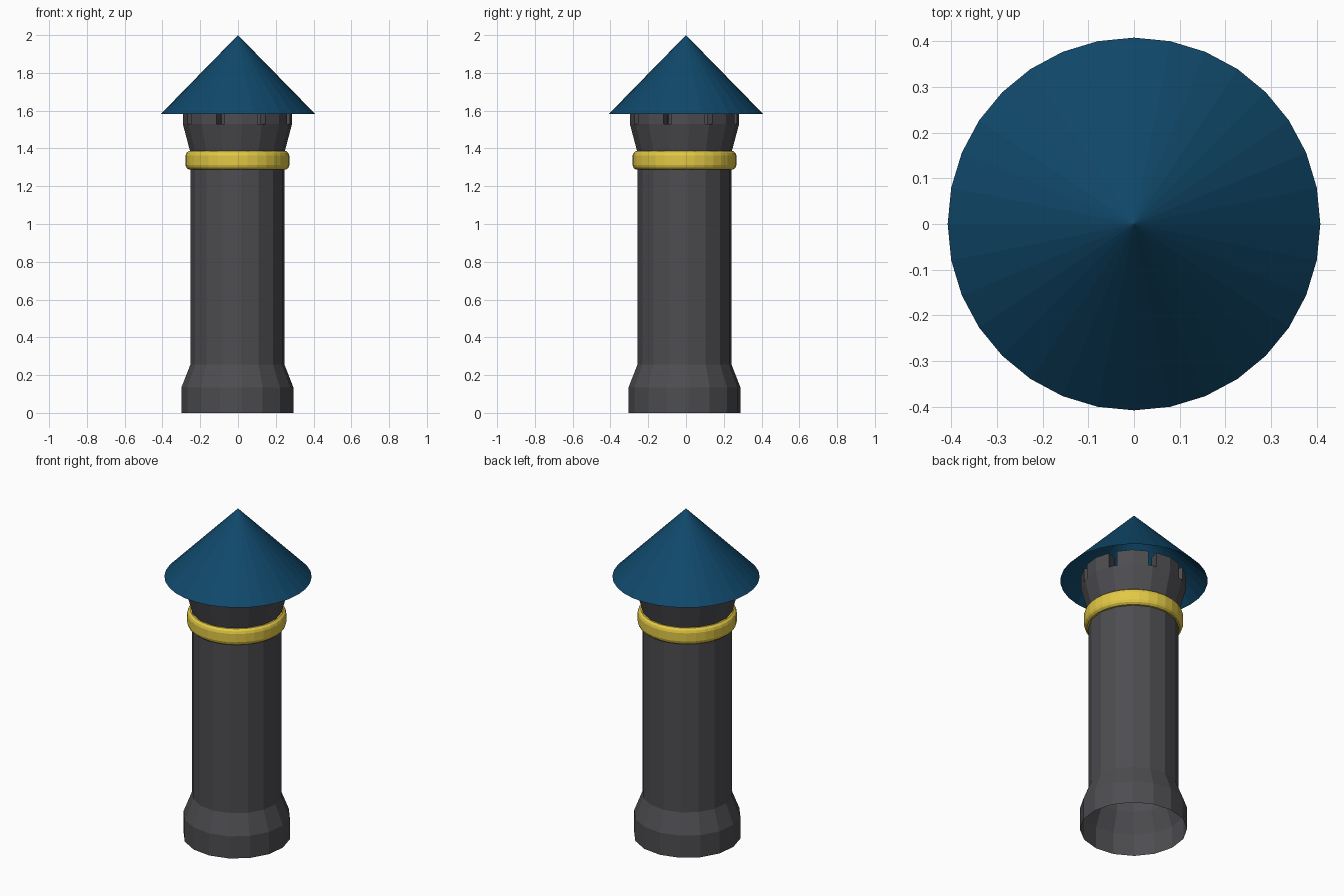
import bpy, bmesh, math

if "Cube" in bpy.data.objects:
    bpy.data.objects.remove(bpy.data.objects["Cube"])

CX, CY = -0.003, -0.008          # tower sits slightly off the roof axis
TURN = math.radians(4.2)         # rotation of the 16-sided tower
STEP = math.tau / 16


def material(name, rgb):
    m = bpy.data.materials.new(name)
    m.diffuse_color = (*rgb, 1)
    m.use_nodes = True
    m.node_tree.nodes["Principled BSDF"].inputs["Base Color"].default_value = m.diffuse_color
    return m


STONE = material("dark stone", (0.075, 0.073, 0.081))
GOLD = material("gold", (0.76, 0.58, 0.06))
BLUE = material("roof blue", (0.005, 0.065, 0.145))


def finish(bm, name, mat):
    me = bpy.data.meshes.new(name)
    bm.to_mesh(me)
    bm.free()
    me.materials.append(mat)
    ob = bpy.data.objects.new(name, me)
    bpy.context.collection.objects.link(ob)
    return ob


def lathe(name, profile, n, mat, turn=0, center=(0, 0), closed=False, cap=False):
    """Spin (radius, z) points around the z axis; profile runs upward on the outside."""
    bm = bmesh.new()
    rings = []
    for r, z in profile:
        if r == 0:
            rings.append([bm.verts.new((center[0], center[1], z))] * n)
        else:
            rings.append([bm.verts.new((center[0] + r * math.cos(turn + math.tau * i / n),
                                        center[1] + r * math.sin(turn + math.tau * i / n), z))
                          for i in range(n)])
    pairs = list(zip(rings, rings[1:]))
    if closed:
        pairs.append((rings[-1], rings[0]))
    for a, b in pairs:
        for i in range(n):
            j = (i + 1) % n
            f = [a[i], a[j], b[j], b[i]]
            bm.faces.new(list(dict.fromkeys(f)))
    if cap:
        bm.faces.new(rings[-1])
    return finish(bm, name, mat)


# tower: hollow below, flared foot, straight shaft, flared crown with a floor
lathe("tower_body", [(0.297, 0), (0.297, 0.135), (0.25, 0.255), (0.25, 1.38), (0.29, 1.53)],
      16, STONE, TURN, (CX, CY), cap=True)

# battlements: eight wall blocks with a narrow slot at every second corner
bm = bmesh.new()
R_OUT, R_IN, Z0, Z1, SLOT = 0.29, 0.23, 1.53, 1.62, 0.21


def corner(k, r):
    a = TURN + k * STEP
    return CX + r * math.cos(a), CY + r * math.sin(a)


def along(k0, k1, r, t):
    p, q = corner(k0, r), corner(k1, r)
    return p[0] + (q[0] - p[0]) * t, p[1] + (q[1] - p[1]) * t


for k in range(1, 16, 2):
    outer = [along(k, k + 1, R_OUT, SLOT), corner(k + 1, R_OUT), along(k + 2, k + 1, R_OUT, SLOT)]
    inner = [along(k + 2, k + 1, R_IN, SLOT), corner(k + 1, R_IN), along(k, k + 1, R_IN, SLOT)]
    pts = outer + inner
    low = [bm.verts.new((x, y, Z0)) for x, y in pts]
    high = [bm.verts.new((x, y, Z1)) for x, y in pts]
    bm.faces.new(high)
    for i in range(6):
        j = (i + 1) % 6
        bm.faces.new((low[i], low[j], high[j], high[i]))
finish(bm, "battlements", STONE)

# gold band with softened edges
lathe("gold_band", [(0.24, 1.288), (0.258, 1.288), (0.27, 1.298), (0.275, 1.312),
                    (0.275, 1.362), (0.27, 1.376), (0.258, 1.386), (0.24, 1.386)],
      32, GOLD, 0, (CX, CY), closed=True)

# open conical roof
lathe("roof", [(0.408, 1.583), (0, 2.0)], 32, BLUE)
